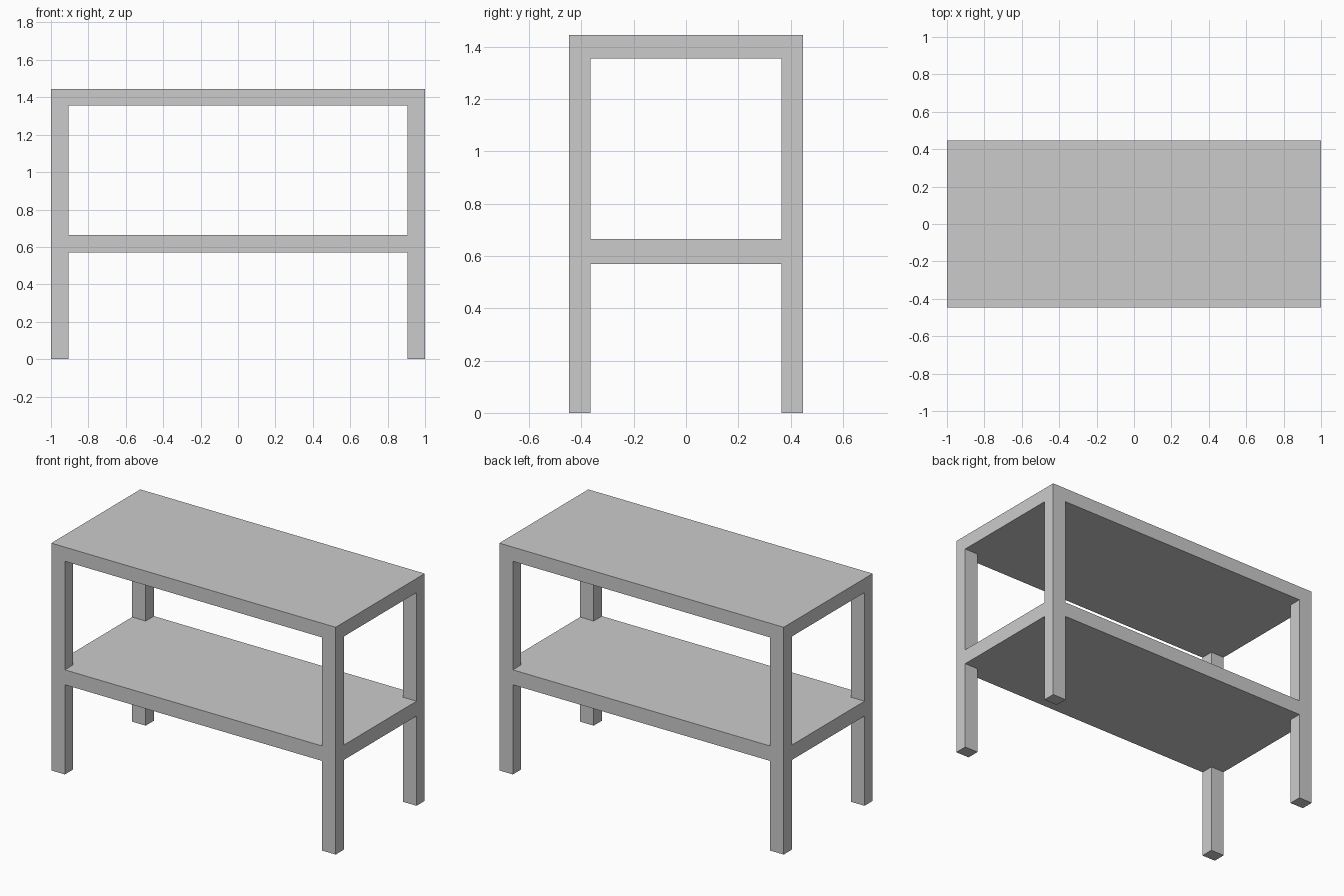
import bpy
import bmesh

default = bpy.data.objects.get("Cube")
if default:
    bpy.data.objects.remove(default, do_unlink=True)

grey = bpy.data.materials.new("light_grey")
grey.use_nodes = True
grey.diffuse_color = (0.6, 0.6, 0.6, 1)
grey.node_tree.nodes["Principled BSDF"].inputs["Base Color"].default_value = (0.6, 0.6, 0.6, 1)

HALF_X, HALF_Y = 1.0, 0.447
LEG_X, LEG_Y = 0.095, 0.082
SHELF = (0.57, 0.665)
TOP = (1.355, 1.445)


def box(name, low, high):
    """Flat-faced box between two opposite corners."""
    bm = bmesh.new()
    bmesh.ops.create_cube(bm, size=1)
    for v in bm.verts:
        v.co = [h if c > 0 else l for c, l, h in zip(v.co, low, high)]
    mesh = bpy.data.meshes.new(name)
    bm.to_mesh(mesh)
    bm.free()
    mesh.materials.append(grey)
    obj = bpy.data.objects.new(name, mesh)
    bpy.context.collection.objects.link(obj)
    return obj


# Two full-size boards, flush with the outside of the legs
for name, (z0, z1) in (("lower_shelf", SHELF), ("table_top", TOP)):
    box(name, (-HALF_X, -HALF_Y, z0), (HALF_X, HALF_Y, z1))

# Corner legs below the shelf and posts between the boards
for side, sx in (("left", 1), ("right", -1)):
    for end, sy in (("front", -1), ("back", 1)):
        xs = sorted((sx * HALF_X, sx * (HALF_X - LEG_X)))
        ys = sorted((sy * HALF_Y, sy * (HALF_Y - LEG_Y)))
        for part, z0, z1 in (("leg", 0, SHELF[0]), ("post", SHELF[1], TOP[0])):
            box(f"{end}_{side}_{part}", (xs[0], ys[0], z0), (xs[1], ys[1], z1))
